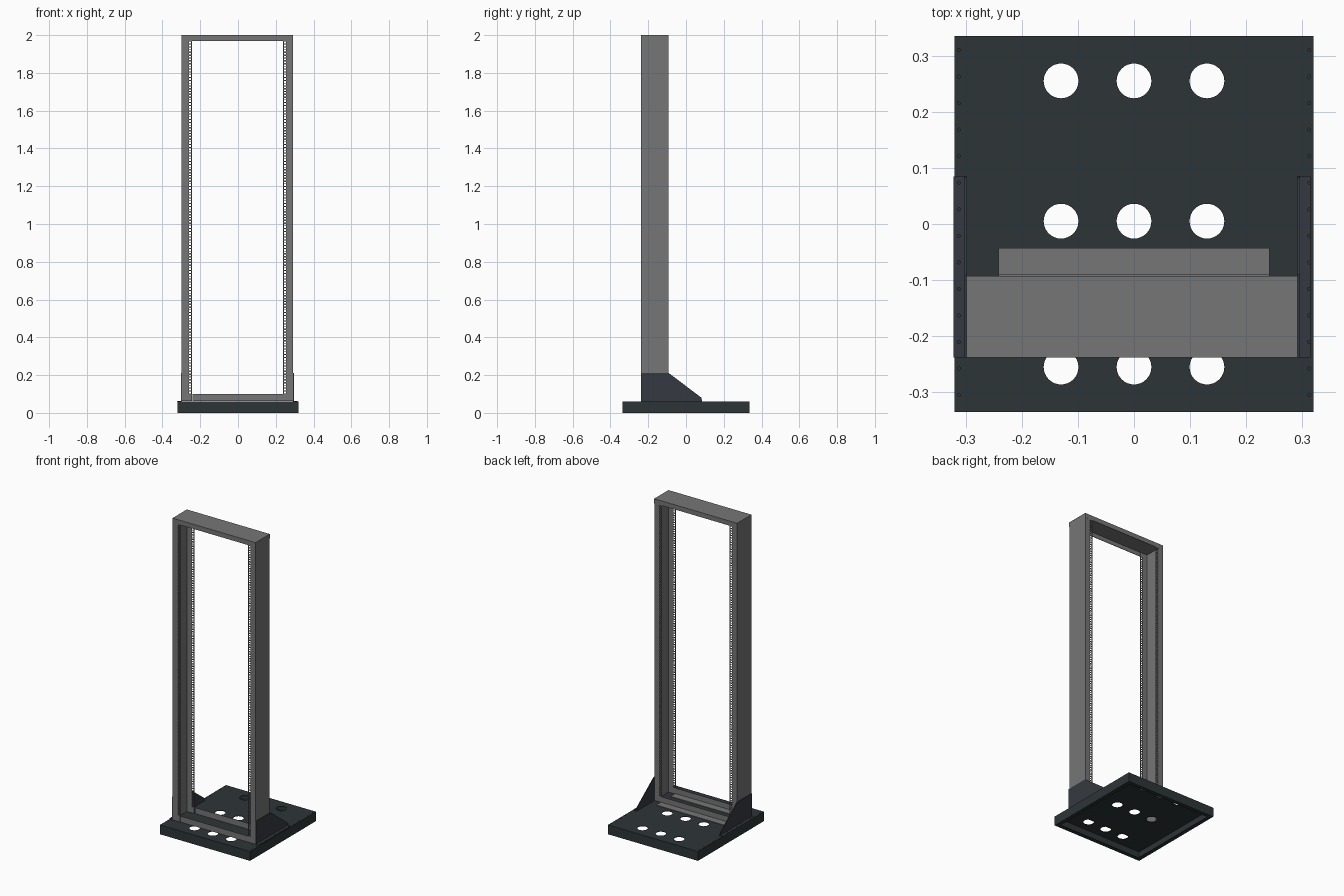
import bpy, bmesh
from mathutils import Matrix, Vector

if "Cube" in bpy.data.objects:
    bpy.data.objects.remove(bpy.data.objects["Cube"])

T = 0.003            # sheet thickness
RACK_X = -0.0035     # the rack sits slightly left of the base centre


def material(name, rgb):
    m = bpy.data.materials.new(name)
    m.diffuse_color = (*rgb, 1)
    m.use_nodes = True
    m.node_tree.nodes["Principled BSDF"].inputs["Base Color"].default_value = m.diffuse_color
    return m


STEEL = material("grey_steel", (0.18, 0.18, 0.18))
DARK = material("dark_base", (0.027, 0.036, 0.038))
BRACKET = material("dark_bracket", (0.036, 0.042, 0.052))


def finish(name, bm, mat=None, x=0.0):
    me = bpy.data.meshes.new(name)
    bm.to_mesh(me)
    bm.free()
    ob = bpy.data.objects.new(name, me)
    bpy.context.collection.objects.link(ob)
    ob.location.x = x
    if mat:
        me.materials.append(mat)
    return ob


def thicken(ob, t=T):
    s = ob.modifiers.new("thickness", 'SOLIDIFY')
    s.thickness, s.offset, s.use_even_offset = t, -1, True


def cut(ob, cutter):
    b = ob.modifiers.new("holes", 'BOOLEAN')
    b.object, b.operation, b.solver = cutter, 'DIFFERENCE', 'EXACT'


def folded_sheet(name, path, levels, axis, x=0.0, skip=lambda i, j: False):
    """Extrude a folded 2D path through levels along axis; sheet grows left of the path."""
    bm = bmesh.new()
    place = (lambda a, b, t: (a, b, t)) if axis == 'z' else (lambda a, b, t: (t, a, b))
    g = [[bm.verts.new(place(a, b, t)) for a, b in path] for t in levels]
    for j in range(len(levels) - 1):
        for i in range(len(path) - 1):
            if not skip(i, j):
                bm.faces.new((g[j][i], g[j][i + 1], g[j + 1][i + 1], g[j + 1][i]))
    ob = finish(name, bm, STEEL, x)
    thicken(ob)
    return ob


def prism(name, outline, x0, x1, mat, x=0.0):
    """Solid plate: (y, z) outline extruded from x0 to x1."""
    bm = bmesh.new()
    f = bm.faces.new([bm.verts.new((x0, y, z)) for y, z in outline])
    ext = bmesh.ops.extrude_face_region(bm, geom=[f])["geom"]
    bmesh.ops.translate(bm, vec=Vector((x1 - x0, 0, 0)),
                        verts=[v for v in ext if isinstance(v, bmesh.types.BMVert)])
    bmesh.ops.recalc_face_normals(bm, faces=bm.faces)
    return finish(name, bm, mat, x)


# Hole cutter: nine cable holes and a row of screw holes on each side
bm = bmesh.new()
holes = [(x, y, 0.031, 32) for x in (-0.13, 0, 0.13) for y in (-0.255, 0.005, 0.255)]
holes += [(x, 0.31 - 0.0473 * k, 0.0028, 12) for x in (-0.312, 0.312) for k in range(14)]
for x, y, r, n in holes:
    bmesh.ops.create_cone(bm, cap_ends=True, segments=n, radius1=r, radius2=r,
                          depth=0.03, matrix=Matrix.Translation((x, y, 0.062)))
cutter = finish("hole_cutter", bm)
cutter.hide_render = True
cutter.display_type = 'WIRE'

# Base: hollow pan with an inward lip underneath
bm = bmesh.new()
rings = []
for hx, hy, z in ((0.295, 0.31, 0), (0.32, 0.335, 0), (0.32, 0.335, 0.06)):
    rings.append([bm.verts.new((sx * hx, sy * hy, z))
                  for sx, sy in ((-1, -1), (1, -1), (1, 1), (-1, 1))])
for lo, hi in zip(rings, rings[1:]):
    for i in range(4):
        k = (i + 1) % 4
        bm.faces.new((lo[i], lo[k], hi[k], hi[i]))
bm.faces.new(rings[-1])
base = finish("base_pan", bm, DARK)
thicken(base)
cut(base, cutter)

# Posts: C channels with three square holes per rack unit in both flanges
unit, hole = 0.04445, 0.0095
levels = [0.062]
for u in range(42):
    for off in (0.00635, 0.02223, 0.0381):
        c = 0.101 + u * unit + off
        levels += [c - hole / 2, c + hole / 2]
levels.append(1.998)
front, back = -0.2375, -0.0935
xs = (0.241, 0.246, 0.257, 0.2945)
path = [(x, front) for x in xs] + [(x, back) for x in reversed(xs)]
posts = folded_sheet("side_posts", path, levels, 'z', RACK_X,
                     skip=lambda i, j: i in (1, 5) and j % 2 == 1)
posts.modifiers.new("mirror", 'MIRROR')

# Top crosspiece: channel open downwards
folded_sheet("top_crosspiece",
             [(-0.093, 1.97), (-0.093, 2.0), (-0.238, 2.0), (-0.238, 1.97)],
             (-0.295, 0.295), 'x', RACK_X)

# Bottom crosspieces: two angles with their feet towards the back
for name, y in (("front_bottom_angle", -0.238), ("rear_bottom_angle", -0.093)):
    folded_sheet(name, [(y, 0.1), (y, 0.062), (y + 0.05, 0.062)], (-0.2415, 0.2415), 'x')

# Brackets: sloped side plates and their screwed-down feet
plate = prism("bracket_plates",
              [(-0.238, 0.061), (0.085, 0.061), (0.082, 0.08), (-0.09, 0.21), (-0.238, 0.21)],
              0.295, 0.299, BRACKET, RACK_X)
feet = prism("bracket_feet",
             [(-0.238, 0.06), (0.085, 0.06), (0.085, 0.064), (-0.238, 0.064)],
             0.295, 0.3185, BRACKET, RACK_X)
for ob in (plate, feet):
    ob.modifiers.new("mirror", 'MIRROR')
cut(feet, cutter)
